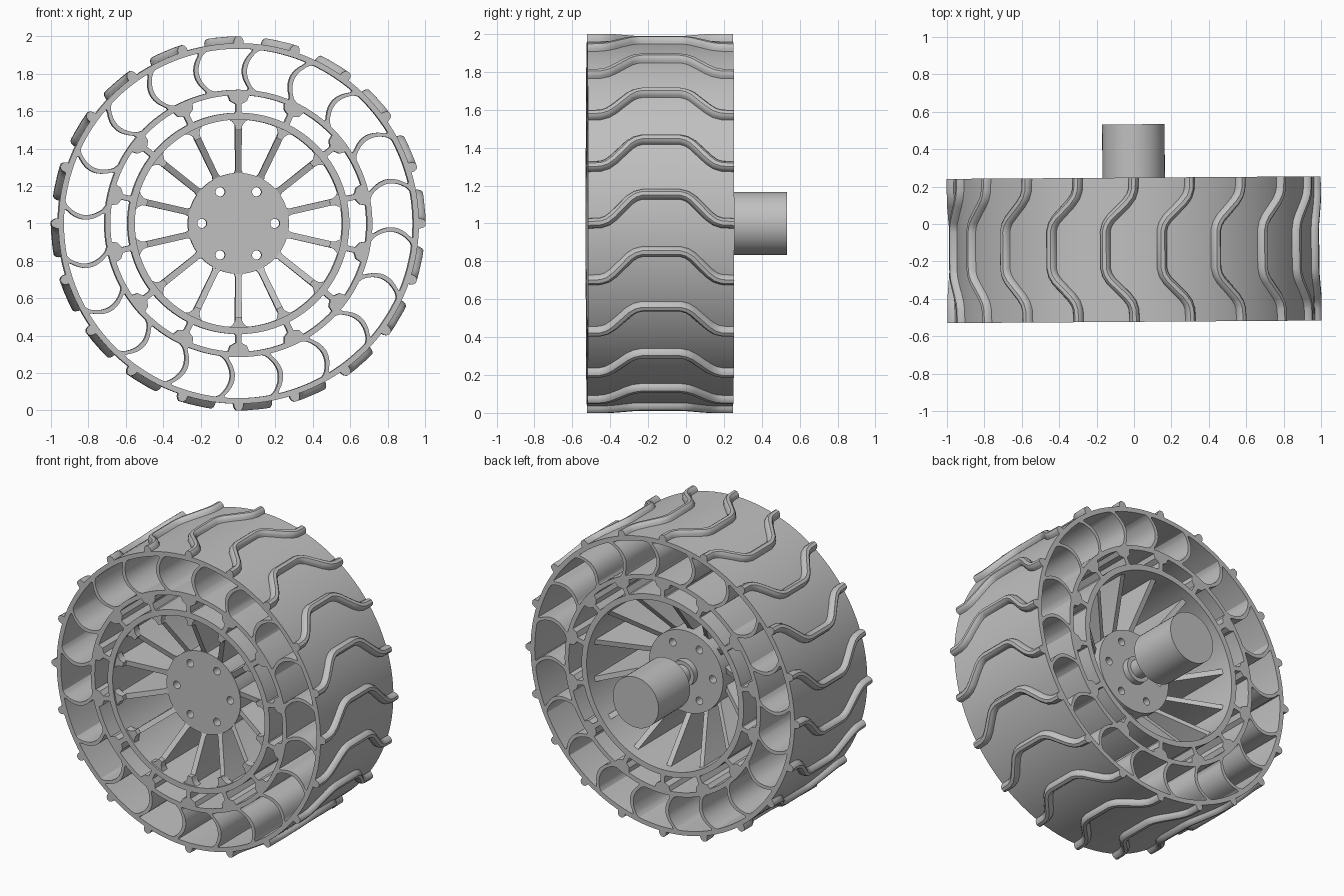
import bpy
import bmesh
from math import sin, cos, tau, radians

if "Cube" in bpy.data.objects:
    bpy.data.objects.remove(bpy.data.objects["Cube"])

FRONT, BACK, MID = -0.523, 0.248, -0.1375
YAW = 0.007  # the wheel is turned very slightly about the vertical

grey = bpy.data.materials.new("plain_grey")
grey.use_nodes = True
grey.diffuse_color = (0.53, 0.53, 0.53, 1)
grey.node_tree.nodes["Principled BSDF"].inputs["Base Color"].default_value = (0.53, 0.53, 0.53, 1)


def place(r, t, y, a):
    """Radius, tangential offset, depth and angle to a point about the axle."""
    x = r * cos(a) - t * sin(a)
    return (x - YAW * y, y + YAW * x, 1 + r * sin(a) + t * cos(a))


def smooth(obj):
    bpy.ops.object.select_all(action='DESELECT')
    obj.select_set(True)
    bpy.context.view_layer.objects.active = obj
    bpy.ops.object.shade_smooth_by_angle(angle=radians(35))


def finish(bm, name):
    bmesh.ops.recalc_face_normals(bm, faces=bm.faces[:])
    mesh = bpy.data.meshes.new(name)
    bm.to_mesh(mesh)
    bm.free()
    mesh.materials.append(grey)
    obj = bpy.data.objects.new(name, mesh)
    bpy.context.collection.objects.link(obj)
    smooth(obj)
    return obj


def skin(bm, loops, closed=False):
    """Join a row of equal point loops, capping the ends unless closed."""
    rows = [[bm.verts.new(p) for p in loop] for loop in loops]
    pairs = list(zip(rows, rows[1:]))
    if closed:
        pairs.append((rows[-1], rows[0]))
    else:
        bm.faces.new(rows[0])
        bm.faces.new(rows[-1])
    for a, b in pairs:
        for i in range(len(a)):
            j = (i + 1) % len(a)
            bm.faces.new((a[i], a[j], b[j], b[i]))


def band(name, inner, outer, steps=120):
    """A flat-edged ring of full wheel depth."""
    profile = [(inner, FRONT), (outer, FRONT), (outer, BACK), (inner, BACK)]
    bm = bmesh.new()
    skin(bm, [[place(r, 0, y, tau * i / steps) for r, y in profile] for i in range(steps)], True)
    return finish(bm, name)


def solid(name, stations, steps=48):
    """Turn (radius, depth) stations into a capped solid."""
    bm = bmesh.new()
    skin(bm, [[place(r, 0, y, tau * i / steps) for i in range(steps)] for r, y in stations])
    return finish(bm, name)


def fins(name, count, start, outline, front, back):
    """Repeat a (radius, offset) outline; front and back give depth by radius."""
    bm = bmesh.new()
    for k in range(count):
        a = start + tau * k / count
        skin(bm, [[place(r, t, depth(r), a) for r, t in outline] for depth in (front, back)])
    return finish(bm, name)


def mirrored(half):
    return half + [(r, -t) for r, t in reversed(half)]


# Concentric bands
band("tread_band", 0.934, 0.964)
band("middle_band", 0.686, 0.715)
band("inner_band", 0.555, 0.592)

# Curved flexible spokes between tread and middle band, thicker at their roots
arc = []
for i in range(25):
    u = i / 12 - 1
    arc.append((0.825 + 0.118 * u, 0.062 * (1 - u * u), 0.012 + 0.1 * max(0, abs(u) - 0.82)))
curved = [(r, t + w) for r, t, w in arc] + [(r, t - w) for r, t, w in reversed(arc)]
fins("curved_spokes", 20, radians(83.4), curved, lambda r: FRONT, lambda r: BACK)

# Flared webs between middle and inner bands
web = mirrored([(0.58, 0.03), (0.597, 0.015), (0.638, 0.015), (0.655, 0.045), (0.695, 0.06)])
fins("band_webs", 14, tau / 4, web, lambda r: FRONT, lambda r: BACK)

# Straight spokes sloping in from the rim to the recessed hub, with flared front feet
spoke = mirrored([(0.25, 0.03), (0.285, 0.017), (0.57, 0.017)])
fins("hub_spokes", 14, tau / 4, spoke,
     lambda r: -0.35 - 0.16 * (r - 0.25) / 0.315,
     lambda r: -0.06 + 0.25 * (r - 0.25) / 0.315)
foot = mirrored([(0.5, 0.015), (0.525, 0.02), (0.545, 0.035), (0.562, 0.065)])
fins("spoke_feet", 14, tau / 4, foot, lambda r: FRONT + 0.012, lambda r: FRONT + 0.06)

# Hub disc with bolt holes
hub = solid("hub_disc", [(0.27, -0.365), (0.27, 0.0)], 64)
bm = bmesh.new()
for k in range(6):
    skin(bm, [[place(0.195 + 0.025 * cos(tau * i / 20), 0.025 * sin(tau * i / 20), y, tau * k / 6)
               for i in range(20)] for y in (-0.45, 0.1)])
cutter = finish(bm, "bolt_hole_cutter")
cut = hub.modifiers.new("bolt_holes", 'BOOLEAN')
cut.object = cutter
cut.solver = 'EXACT'
bpy.context.view_layer.objects.active = hub
bpy.ops.object.modifier_apply(modifier=cut.name)
bpy.data.objects.remove(cutter)
smooth(hub)

# Motor and its stepped shaft
solid("motor_body", [(0.167, 0.2), (0.167, 0.533)])
solid("motor_shaft", [(0.085, -0.01), (0.085, 0.04), (0.06, 0.04), (0.06, 0.21)])

# Raised tread lugs, each swept along a mirrored bend
half = [(0.3855, 0), (0.32, 0.003), (0.285, 0.015), (0.25, 0.042), (0.165, 0.13),
        (0.135, 0.15), (0.1, 0.16)]
path = [(MID - d, s) for d, s in half] + [(MID + d, s) for d, s in reversed(half)]
side = [(-0.029, 0.955), (-0.026, 0.978), (-0.02, 0.991), (-0.01, 1.0)]
section = side + [(-w, r) for w, r in reversed(side)]
bm = bmesh.new()
for k in range(20):
    loops = []
    for i, (y, s) in enumerate(path):
        y0, s0 = path[max(i - 1, 0)]
        y1, s1 = path[min(i + 1, len(path) - 1)]
        run = ((y1 - y0) ** 2 + (s1 - s0) ** 2) ** 0.5
        ny, ns = (s0 - s1) / run, (y1 - y0) / run
        if i in (0, len(path) - 1):
            ny, ns = 0, 1
        loops.append([place(r, 0, y + ny * w, tau * k / 20 + s + ns * w) for w, r in section])
    skin(bm, loops)
finish(bm, "tread_lugs")
